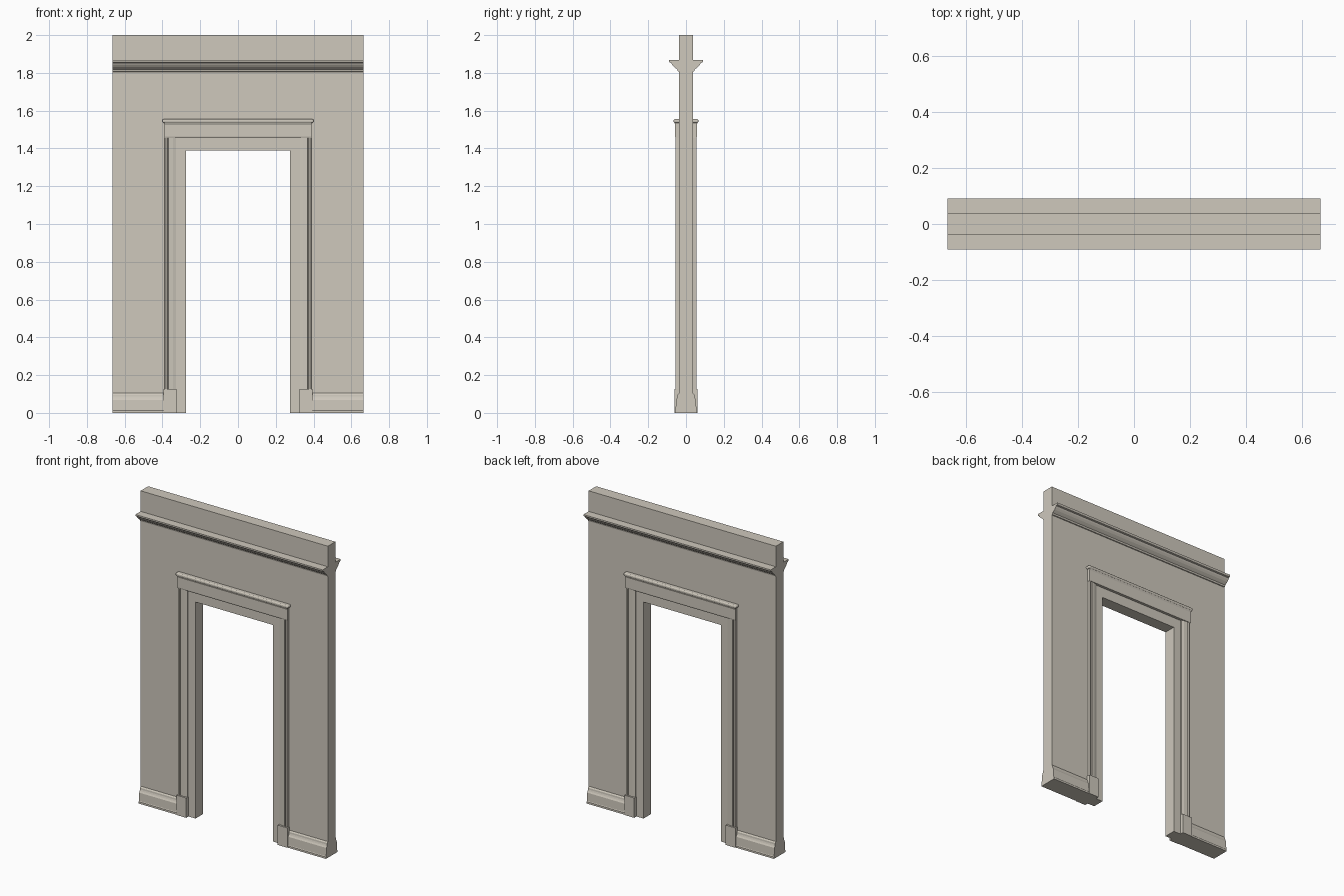
import bpy, bmesh
from mathutils import Vector

if "Cube" in bpy.data.objects:
    bpy.data.objects.remove(bpy.data.objects["Cube"], do_unlink=True)

HALF_W, WALL_Y, TOP = 0.665, 0.038, 2.0
DOOR_X, DOOR_Z = 0.275, 1.39

plaster = bpy.data.materials.new("warm grey plaster")
plaster.use_nodes = True
COLOUR = (0.62, 0.58, 0.505, 1)
plaster.diffuse_color = COLOUR
plaster.node_tree.nodes["Principled BSDF"].inputs["Base Color"].default_value = COLOUR


def prism(name, points, sweep, bevel=0):
    """Extrude a closed outline of 3D points along the sweep vector."""
    bm = bmesh.new()
    face = bm.faces.new([bm.verts.new(p) for p in points])
    ext = bmesh.ops.extrude_face_region(bm, geom=[face])
    moved = [g for g in ext["geom"] if isinstance(g, bmesh.types.BMVert)]
    bmesh.ops.translate(bm, verts=moved, vec=Vector(sweep))
    bmesh.ops.recalc_face_normals(bm, faces=bm.faces)
    mesh = bpy.data.meshes.new(name)
    bm.to_mesh(mesh)
    bm.free()
    mesh.materials.append(plaster)
    obj = bpy.data.objects.new(name, mesh)
    bpy.context.collection.objects.link(obj)
    if bevel:
        mod = obj.modifiers.new("rounded edge", "BEVEL")
        mod.width, mod.segments = bevel, 3
    return obj


def box(name, x0, x1, y0, y1, z0, z1, bevel=0):
    base = [(x0, y0, z0), (x1, y0, z0), (x1, y1, z0), (x0, y1, z0)]
    return prism(name, base, (0, 0, z1 - z0), bevel)


def moulding(name, profile, side, x0, x1):
    """Run a (depth, height) profile along x on one face of the wall."""
    return prism(name, [(x0, side * y, z) for y, z in profile], (x1 - x0, 0, 0))


# Wall with a doorway
wall = [(-HALF_W, 0), (-DOOR_X, 0), (-DOOR_X, DOOR_Z), (DOOR_X, DOOR_Z),
        (DOOR_X, 0), (HALF_W, 0), (HALF_W, TOP), (-HALF_W, TOP)]
prism("wall", [(x, -WALL_Y, z) for x, z in wall], (0, 2 * WALL_Y, 0))

# Moulding outlines: depth, height
cornice = [(WALL_Y, 1.806), (0.043, 1.808), (0.046, 1.818), (0.054, 1.824),
           (0.064, 1.832), (0.073, 1.843), (0.078, 1.852), (0.087, 1.855),
           (0.091, 1.861), (0.091, 1.868), (WALL_Y, 1.868)]
skirting = [(WALL_Y, 0), (0.058, 0), (0.058, 0.012), (0.055, 0.016),
            (0.053, 0.068), (0.048, 0.077), (0.045, 0.086), (0.044, 0.096),
            (WALL_Y, 0.104)]
header = [(WALL_Y, 1.455), (0.055, 1.455), (0.057, 1.462), (0.057, 1.525),
          (0.062, 1.537), (WALL_Y, 1.537)]
# Door casing outline: x, depth
casing = [(0.328, WALL_Y), (0.328, 0.045), (0.345, 0.050), (0.368, 0.052),
          (0.370, 0.047), (0.374, 0.047), (0.376, 0.055), (0.386, 0.055),
          (0.388, WALL_Y)]

for side, face in ((-1, "front"), (1, "back")):
    moulding(face + "_cornice", cornice, side, -HALF_W, HALF_W)
    moulding(face + "_door_header", header, side, -0.39, 0.39)
    for hand, label in ((1, "left"), (-1, "right")):
        name = face + "_" + label
        moulding(name + "_skirting", skirting, side, hand * 0.392, hand * HALF_W)
        prism(name + "_casing", [(hand * x, side * y, 0.125) for x, y in casing],
              (0, 0, 1.33))
        box(name + "_plinth_block", hand * 0.325, hand * 0.394,
            side * WALL_Y, side * 0.061, 0, 0.127)

# Rounded cap above the door headers on both faces
box("door_header_cap", -0.4, 0.4, -0.066, 0.066, 1.536, 1.555, 0.007)
